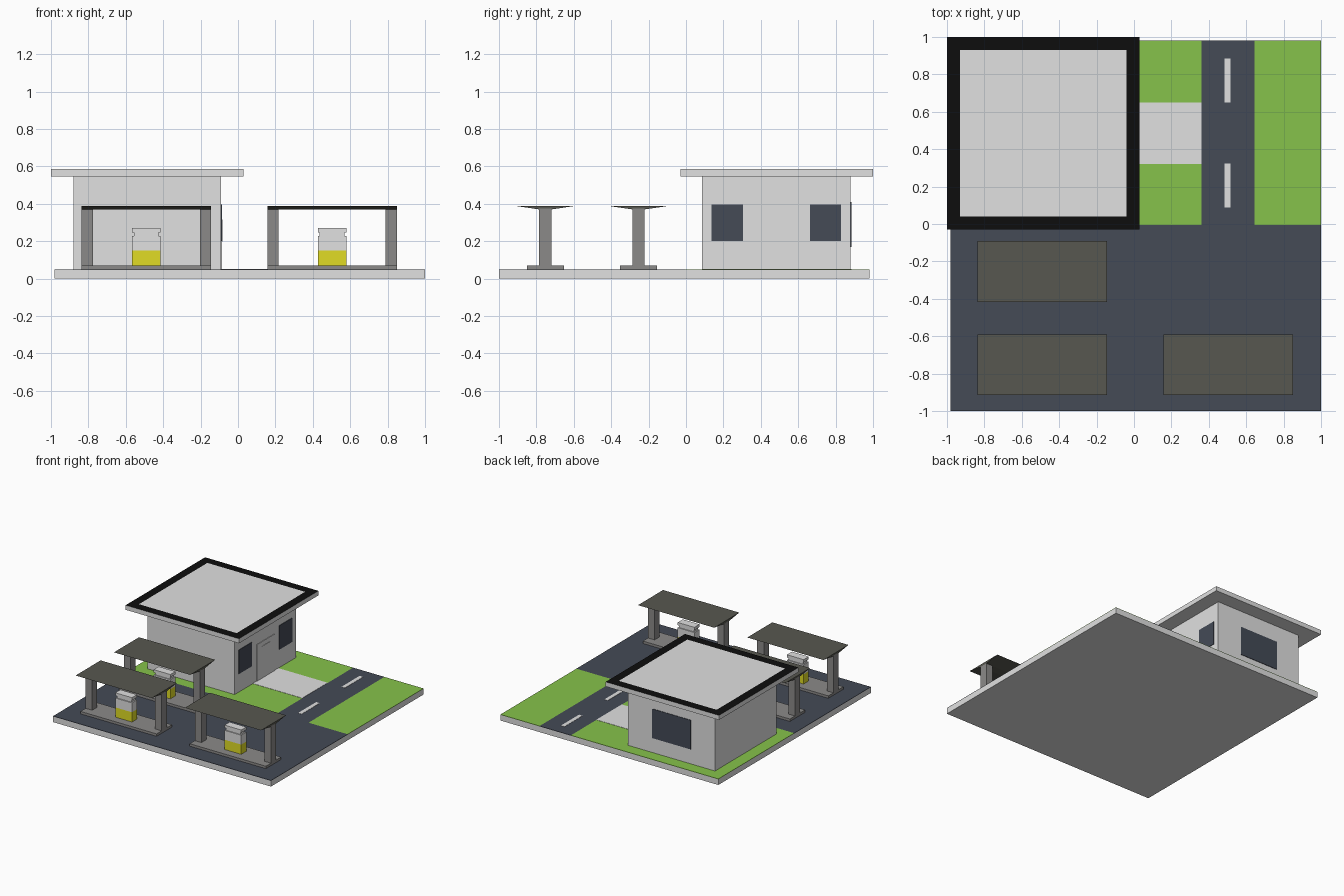
import bpy, bmesh

cube = bpy.data.objects.get("Cube")
if cube:
    bpy.data.objects.remove(cube, do_unlink=True)


def material(name, *rgb):
    m = bpy.data.materials.new(name)
    m.use_nodes = True
    m.diffuse_color = (*rgb, 1)
    m.node_tree.nodes["Principled BSDF"].inputs["Base Color"].default_value = (*rgb, 1)
    return m


LIGHT = material("light_grey", 0.75, 0.75, 0.75)
BLACK = material("roof_black", 0.004, 0.004, 0.004)
GREEN = material("grass_green", 0.24, 0.54, 0.07)
DARK = material("asphalt_blue_grey", 0.058, 0.069, 0.094)
GREY = material("concrete_grey", 0.26, 0.255, 0.25)
CANOPY = material("canopy_brown_grey", 0.097, 0.097, 0.08)
YELLOW = material("pump_yellow", 0.75, 0.72, 0.018)


def finish(name, bm, *mats):
    bmesh.ops.recalc_face_normals(bm, faces=bm.faces)
    mesh = bpy.data.meshes.new(name)
    bm.to_mesh(mesh)
    bm.free()
    for m in mats:
        mesh.materials.append(m)
    obj = bpy.data.objects.new(name, mesh)
    bpy.context.collection.objects.link(obj)
    return obj


def box_mesh(x, y, z):
    """Box mesh from (low, high) ranges on each axis."""
    bm = bmesh.new()
    bmesh.ops.create_cube(bm, size=1)
    for v in bm.verts:
        v.co = [r[0] if c < 0 else r[1] for c, r in zip(v.co, (x, y, z))]
    return bm


def box(name, mat, x, y, z):
    return finish(name, box_mesh(x, y, z), mat)


def around(centre, size):
    return centre - size / 2, centre + size / 2


# Ground slab with thin surface plates
WEST, EAST, SOUTH, NORTH = -0.98, 1.0, -1.0, 0.98
TOP = 0.05
SURFACE = (TOP - 0.003, TOP)
ROAD = (0.36, 0.645)
box("ground_slab", LIGHT, (WEST, EAST), (SOUTH, NORTH), (0, SURFACE[0]))
box("forecourt", DARK, (WEST, EAST), (SOUTH, -0.005), SURFACE)
box("road", DARK, ROAD, (-0.005, NORTH), SURFACE)
box("lawn_by_shop", GREEN, (WEST, ROAD[0]), (-0.005, NORTH), SURFACE)
box("lawn_by_road", GREEN, (ROAD[1], EAST), (-0.005, NORTH), SURFACE)
MARKING = (TOP, TOP + 0.002)
box("footpath", LIGHT, (-0.09, ROAD[0]), (0.32, 0.65), MARKING)
for i, y in enumerate((0.205, 0.768)):
    box(f"road_dash_{i + 1}", LIGHT, (0.485, 0.517), around(y, 0.235), MARKING)

# Shop walls
WALL_X, WALL_Y = (-0.88, -0.09), (0.085, 0.88)
box("shop_walls", LIGHT, WALL_X, WALL_Y, (TOP, 0.547))

# Flat roof with a dark border inset into its top face
bm = box_mesh((-1, 0.03), (-0.03, 1), (0.547, 0.585))
bm.normal_update()
top = max(bm.faces, key=lambda f: f.calc_center_median().z)
border = bmesh.ops.inset_region(bm, faces=[top], thickness=0.1)["faces"]
for f in border:
    f.material_index = 1
finish("shop_roof", bm, LIGHT, BLACK)

# Windows and door
SIDE = WALL_X[1]
for i, y in enumerate((0.22, 0.746)):
    box(f"side_window_{i + 1}", DARK, (SIDE, SIDE + 0.004), around(y, 0.168), (0.2, 0.397))
box("back_window", DARK, around(-0.487, 0.35), (WALL_Y[1], WALL_Y[1] + 0.004), (0.17, 0.41))
box("door", LIGHT, (SIDE, SIDE + 0.004), (0.37, 0.598), (TOP, 0.352))
box("door_panel", LIGHT, (SIDE, SIDE + 0.007), (0.432, 0.535), (0.198, 0.315))


def pump_station(tag, x, y):
    # Raised island and two pillars
    length, deck = 0.692, 0.07
    box(f"island_{tag}", GREY, around(x, length), around(y, 0.198), (TOP, deck))
    for side, sign in (("right", -1), ("left", 1)):
        px = x + sign * (length - 0.06) / 2
        box(f"{side}_pillar_{tag}", GREY, around(px, 0.06), around(y, 0.066), (deck, 0.375))

    # Canopy with an underside that tapers towards the pillars
    bm = box_mesh(around(x, length), around(y, 0.325), (0.37, 0.389))
    for v in bm.verts:
        if v.co.z < 0.38:
            v.co.y = y + (v.co.y - y) * 0.2
    finish(f"canopy_{tag}", bm, CANOPY)

    # Pump: coloured base, body, narrow neck and cap
    for part, mat, w, d, z in (
        ("base", YELLOW, 0.152, 0.066, (deck, 0.15)),
        ("body", LIGHT, 0.152, 0.066, (0.15, 0.227)),
        ("neck", LIGHT, 0.132, 0.05, (0.227, 0.247)),
        ("cap", LIGHT, 0.152, 0.066, (0.247, 0.27)),
    ):
        box(f"pump_{part}_{tag}", mat, around(x, w), around(y, d), z)


for tag, x, y in (("front_right", -0.49, -0.752), ("back_right", -0.49, -0.254),
                  ("front_left", 0.503, -0.752)):
    pump_station(tag, x, y)
